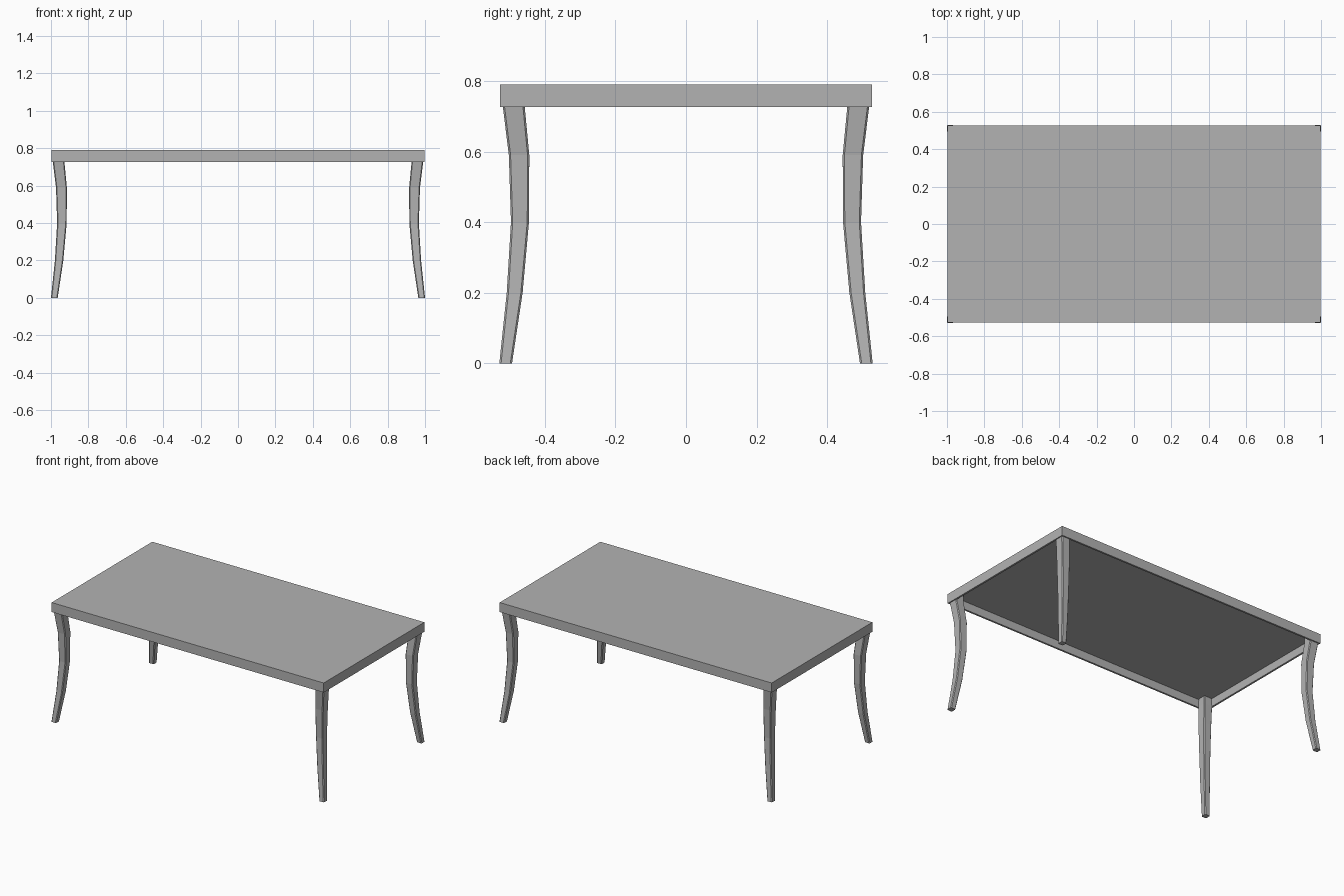
import bpy, bmesh

if "Cube" in bpy.data.objects:
    bpy.data.objects.remove(bpy.data.objects["Cube"])

grey = bpy.data.materials.new("plain grey")
grey.diffuse_color = (0.45, 0.45, 0.45, 1)
grey.use_nodes = True
grey.node_tree.nodes["Principled BSDF"].inputs["Base Color"].default_value = grey.diffuse_color

HX, HY = 0.997, 0.527          # table top half size
TOP, APRON_LOW = 0.79, 0.727   # top surface and lower edge of the rim
WALL, PANEL = 0.012, 0.01      # rim and panel thickness


def finish(name, bm):
    bmesh.ops.recalc_face_normals(bm, faces=bm.faces)
    mesh = bpy.data.meshes.new(name)
    bm.to_mesh(mesh)
    bm.free()
    mesh.materials.append(grey)
    obj = bpy.data.objects.new(name, mesh)
    bpy.context.collection.objects.link(obj)
    return obj


def ring(bm, x0, x1, y0, y1, z):
    return [bm.verts.new(p) for p in
            ((x0, y0, z), (x1, y0, z), (x1, y1, z), (x0, y1, z))]


def loft(bm, rings):
    for a, b in zip(rings, rings[1:]):
        for i in range(4):
            j = (i + 1) % 4
            bm.faces.new((a[i], a[j], b[j], b[i]))
    bm.faces.new(rings[0])
    bm.faces.new(rings[-1])


# Table top: shallow slab, hollow underneath, with a thin hanging rim
bm = bmesh.new()
ix, iy = HX - WALL, HY - WALL
loft(bm, [ring(bm, -HX, HX, -HY, HY, TOP),
          ring(bm, -HX, HX, -HY, HY, APRON_LOW),
          ring(bm, -ix, ix, -iy, iy, APRON_LOW),
          ring(bm, -ix, ix, -iy, iy, TOP - PANEL)])
finish("table_top", bm)

# Curved leg stations: height, inner and outer distance along x
STATIONS = [(0.0, 0.964, 1.0), (0.2, 0.934, 0.979), (0.4, 0.916, 0.967),
            (0.59, 0.915, 0.973), (0.727, 0.928, 0.99),
            (TOP - PANEL, 0.928, 0.985)]
Y_SHIFT = 0.471

# Four mirrored legs with softened long edges
for sx, side in ((-1, "left"), (1, "right")):
    for sy, end in ((-1, "front"), (1, "back")):
        bm = bmesh.new()
        loft(bm, [ring(bm, sx * a, sx * b, sy * (a - Y_SHIFT),
                       sy * (b - Y_SHIFT), z) for z, a, b in STATIONS])
        long_edges = [e for e in bm.edges
                      if abs(e.verts[0].co.z - e.verts[1].co.z) > 0.01]
        bmesh.ops.bevel(bm, geom=long_edges, offset=0.005, segments=1,
                        affect='EDGES')
        finish(f"{end}_{side}_leg", bm)
